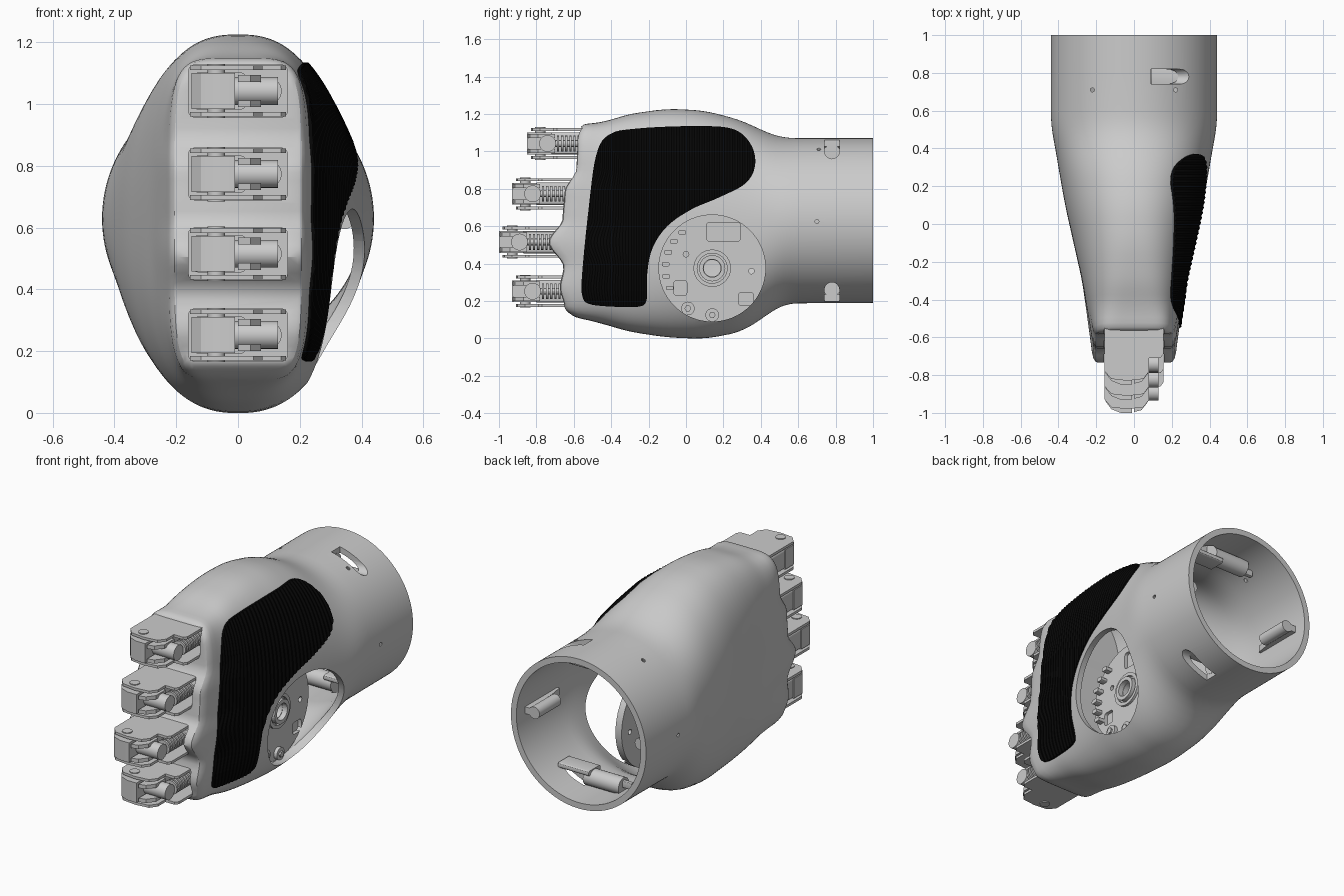
import bpy, bmesh, math

if "Cube" in bpy.data.objects:
    bpy.data.objects.remove(bpy.data.objects["Cube"])

N = 128  # points around the palm shell
# y, half width, bottom z, top z, squareness
KEYS = [(-.65, .215, .115, 1.145, 6), (-.5, .24, .085, 1.155, 3.8), (-.3, .275, .035, 1.2, 3),
        (-.1, .32, .005, 1.228, 2.5), (.1, .365, -.003, 1.218, 2.3), (.3, .40, .035, 1.165, 2.2),
        (.42, .42, .115, 1.105, 2.1), (.52, .44, .187, 1.07, 2), (1, .44, .19, 1.07, 2)]
# scalloped knuckle edge: z, front y
EDGE = [(.1, -.60), (.17, -.65), (.27, -.675), (.38, -.655), (.515, -.735), (.64, -.66),
        (.78, -.65), (.91, -.585), (1.05, -.58), (1.16, -.56)]
FINGERS = [(1.042, -.85), (.773, -.93), (.515, -1.0), (.252, -.93)]  # z, tip y


def lerp(t, rows, ease=False):
    t = min(max(t, rows[0][0]), rows[-1][0])
    for p, q in zip(rows, rows[1:]):
        if t <= q[0]:
            f = (t - p[0]) / (q[0] - p[0])
            f = f * f * (3 - 2 * f) if ease else f
            return [a + (b - a) * f for a, b in zip(p[1:], q[1:])]


def ring(y, off):
    rows = [lerp(y + .03 * k, KEYS) for k in range(-2, 3)]
    hw, zb, zt, n = [sum(c) / 5 for c in zip(*rows)]
    pts = []
    for i in range(N):
        a = 2 * math.pi * i / N
        s, c = math.sin(a), math.cos(a)
        r = (abs(s) ** n + abs(c) ** n) ** (-1 / n)
        z = (zb + zt) / 2 + ((zt - zb) / 2 + off) * c * r
        yy = y
        if y < -.3:
            yy = -.3 + (-.3 - y) / .35 * (lerp(z, EDGE, True)[0] + .3)
        pts.append(((hw + off) * s * r, yy, z))
    return pts


def loft(bm, rings):
    loops = [[bm.verts.new(p) for p in ring(*r)] for r in rings]
    for A, B in zip(loops, loops[1:]):
        for i in range(N):
            j = (i + 1) % N
            bm.faces.new((A[i], A[j], B[j], B[i]))
    for L in (loops[0], loops[-1]):
        for i in range(N // 2):
            ids = list(dict.fromkeys([i, i + 1, N - i - 1, (N - i) % N]))
            bm.faces.new([L[k] for k in ids])


def prism(bm, axis, pts, a, b):
    def at(u, v, w):
        return {'x': (w, u, v), 'y': (u, w, v), 'z': (u, v, w)}[axis]
    A, B = [[bm.verts.new(at(u, v, w)) for u, v in pts] for w in (a, b)]
    bm.faces.new(A)
    bm.faces.new(B[::-1])
    for i in range(len(pts)):
        j = (i + 1) % len(pts)
        bm.faces.new((A[i], B[i], B[j], A[j]))


def circle(u, v, r, n=24):
    return [(u + r * math.cos(2 * math.pi * i / n), v + r * math.sin(2 * math.pi * i / n)) for i in range(n)]


def rect(u, v, hu, hv, r=.015):
    return [(u + su * (hu - r) + r * math.cos(math.radians(d)), v + sv * (hv - r) + r * math.sin(math.radians(d)))
            for su, sv, d0 in ((1, 1, 0), (-1, 1, 90), (-1, -1, 180), (1, -1, 270)) for d in (d0, d0 + 30, d0 + 60, d0 + 90)]


def smooth(pts, k=5):
    out = []
    for i in range(len(pts)):
        p = [pts[(i + d) % len(pts)] for d in (-1, 0, 1, 2)]
        for t in (s / k for s in range(k)):
            out.append(tuple(b + .5 * t * (c - a + t * (2 * a - 5 * b + 4 * c - d + t * (3 * (b - c) + d - a)))
                             for a, b, c, d in zip(*p)))
    return out


def make(name, bm):
    bmesh.ops.recalc_face_normals(bm, faces=bm.faces[:])
    me = bpy.data.meshes.new(name)
    bm.to_mesh(me)
    bm.free()
    ob = bpy.data.objects.new(name, me)
    bpy.context.collection.objects.link(ob)
    return ob


def activate(ob):
    bpy.ops.object.select_all(action='DESELECT')
    ob.select_set(True)
    bpy.context.view_layer.objects.active = ob


def boolean(ob, cutter, op='DIFFERENCE'):
    m = ob.modifiers.new('cut', 'BOOLEAN')
    m.object, m.operation, m.solver = cutter, op, 'EXACT'
    activate(ob)
    bpy.ops.object.modifier_apply(modifier=m.name)
    bpy.data.objects.remove(cutter)


def shade(ob):
    activate(ob)
    bpy.ops.object.shade_smooth_by_angle(angle=math.radians(30))


# hollow palm and wrist shell: inner wall first, then outer wall to the knuckles
ys = [1, .8] + [.6 - .04 * i for i in range(31)]
bm = bmesh.new()
loft(bm, [(y, -.035) for y in reversed(ys) if y > -.41] + [(y, 0) for y in ys]
     + [(-.63, -.004), (-.645, -.013), (-.65, -.025)])
palm = make('palm_shell', bm)

# openings: finger slots, thumb socket, screw pockets, pin holes
bm = bmesh.new()
for z, _ in FINGERS:
    prism(bm, 'y', rect(0, z, .16, .085, .02), -.9, -.47)
prism(bm, 'x', circle(.14, .375, .285, 64), .1, .7)
for s in (1, -1):
    pocket = [(.74, 1.15), (.82, 1.15)] + [(.78 + .04 * math.cos(a * math.pi / 8), 1 - .04 * math.sin(a * math.pi / 8)) for a in range(9)]
    prism(bm, 'x', [(u, .63 + s * (v - .63)) for u, v in pocket], .09, .6)
    prism(bm, 'z', circle(s * .22, .71, .011, 10), .9, 1.2)
    prism(bm, 'x', circle(.70, .625, .011, 10), s * .36, s * .6)
boolean(palm, make('cutter', bm))
shade(palm)

# ribbed black grip pad following the shell
outline = smooth([(-.555, .23), (-.555, .35), (-.52, .7), (-.48, .98), (-.41, 1.09), (-.25, 1.123), (.05, 1.135),
                  (.25, 1.12), (.345, 1.04), (.37, .93), (.32, .83), (.18, .755), (.03, .69), (-.1, .6),
                  (-.18, .48), (-.208, .34), (-.21, .21), (-.25, .17), (-.4, .17), (-.52, .185)])
py = [.45 - .0135 * i for i in range(76)]
bm = bmesh.new()
loft(bm, [(y, -.012) for y in reversed(py)] + [(y, .012 if i % 2 else .006) for i, y in enumerate(py)])
pad = make('grip_pad', bm)
bm = bmesh.new()
prism(bm, 'x', outline, .06, .7)
boolean(pad, make('pad_outline', bm), 'INTERSECT')
black = bpy.data.materials.new('black_rubber')
black.diffuse_color = (.002, .002, .002, 1)
black.use_nodes = True
black.node_tree.nodes["Principled BSDF"].inputs["Base Color"].default_value = black.diffuse_color
pad.data.materials.clear()
pad.data.materials.append(black)

# thumb mounting plate with cut-outs
bm = bmesh.new()
prism(bm, 'x', circle(.14, .375, .288, 64), .12, .16)
plate = make('thumb_plate', bm)
bm = bmesh.new()
for u, v, hu, hv in ((.2, .57, .09, .05), (.32, .21, .04, .035), (-.03, .27, .035, .04)):
    prism(bm, 'x', rect(u, v, hu, hv), .14, .3)
for u, v, r in ((.35, .36, .015), (0, .45, .015), (.14, .375, .045)):
    prism(bm, 'x', circle(u, v, r), 0, .3)
boolean(plate, make('cutter', bm))
shade(plate)

# thumb pivot rings, screw heads and side ribs
bm = bmesh.new()
for r0, r1, x in ((.1, .08, .175), (.07, .048, .19)):
    o, i = circle(.14, .375, r0, 32), circle(.14, .375, r1, 32)
    for k in range(32):
        j = (k + 1) % 32
        prism(bm, 'x', [o[k], o[j], i[j], i[k]], .15, x)
for u, v in ((.01, .16), (.14, .125)):
    prism(bm, 'x', circle(u, v, .036), .14, .18)
    prism(bm, 'x', circle(u, v, .018, 6), .14, .19)
for k in range(6):
    a = math.radians(130 + 15 * k)
    prism(bm, 'x', rect(.14 + .25 * math.cos(a), .375 + .25 * math.sin(a), .02, .012, .008), -.05, .2)
shade(make('thumb_pivot', bm))

# wrist screw bosses, pocket floors and side lugs
bm = bmesh.new()
for s in (1, -1):
    def zz(v):
        return .63 + s * (v - .63)
    prism(bm, 'x', circle(.78, zz(.985), .05), -.14, .092)
    prism(bm, 'x', rect(.78, zz(.945), .055, .015, .01), .05, .25)
    prism(bm, 'x', rect(.78, zz(.97), .012, .02, .005), -.2, -.13)
    prism(bm, 'y', circle(s * .345, .63, .035), .72, .92)
    prism(bm, 'z', [(s * .345, .92), (s * .42, .92), (s * .42, .62), (s * .39, .62)], .61, .65)
shade(make('wrist_bosses', bm))

# finger joints
for n, (z, tip) in enumerate(FINGERS, 1):
    bm = bmesh.new()
    side = [(-.155, -.48), (-.155, tip + .07), (-.12, tip + .03), (-.035, tip + .02), (.05, tip + .03), (.08, tip + .07),
            (.08, tip + .14), (.14, tip + .14), (.155, tip + .16), (.155, -.48)]
    for s in (1, -1):
        prism(bm, 'z', side, z + s * .068, z + s * .083)
        leaf = [(0, tip + .15), (0, tip + .005), (.04, tip + .015), (.075, tip + .06), (.075, tip + .15)]
        prism(bm, 'z', leaf, z + s * .03, z + s * .052)
    # tip knuckle, pin and rear block
    nose = [(-.01, tip + .14), (-.15, tip + .14), (-.15, tip + .06), (-.12, tip + .02), (-.07, tip), (-.01, tip)]
    prism(bm, 'z', nose, z - .058, z + .058)
    prism(bm, 'z', circle(-.07, tip + .07, .028, 16), z - .088, z + .088)
    prism(bm, 'x', circle(tip + .11, z, .045, 20), -.13, .13)
    prism(bm, 'y', rect(-.06, z, .085, .06), tip + .13, -.48)
    shade(make(f'finger_joint_{n}', bm))
    # return spring on its rod
    bm = bmesh.new()
    prism(bm, 'y', circle(.1, z, .018, 12), tip + .1, -.48)
    for k in range(8):
        y = tip + .16 + .022 * k
        prism(bm, 'y', circle(.1, z, .042, 16), y, y + .012)
    shade(make(f'finger_spring_{n}', bm))
